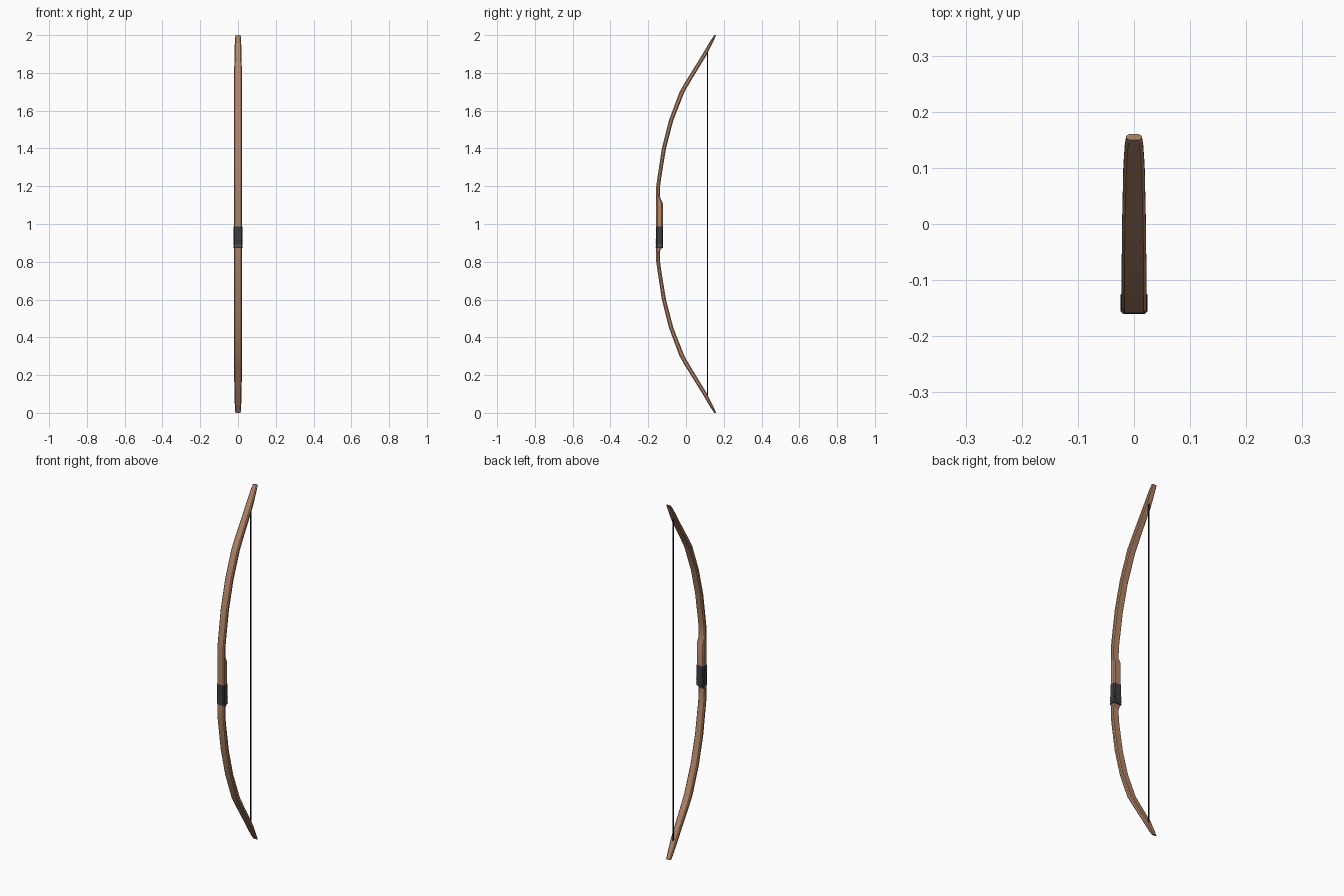
import bpy, bmesh, math

if "Cube" in bpy.data.objects:
    bpy.data.objects.remove(bpy.data.objects["Cube"])


def material(name, rgb):
    m = bpy.data.materials.new(name)
    m.diffuse_color = (*rgb, 1)
    m.use_nodes = True
    m.node_tree.nodes["Principled BSDF"].inputs["Base Color"].default_value = m.diffuse_color
    return m


wood = material("warm wood", (0.45, 0.24, 0.14))
leather = material("dark grip", (0.045, 0.047, 0.052))
black = material("black string", (0.008, 0.008, 0.009))


def section(z, front, back, w, grow=0.0):
    """Chamfered rectangle at height z between two y values."""
    f, b, w = front - grow, back + grow, w + grow
    c = min(0.006, (b - f) * 0.3)
    k = 0.005
    return [(-w + k, f, z), (w - k, f, z), (w, f + c, z), (w, b - c, z),
            (w - k, b, z), (-w + k, b, z), (-w, b - c, z), (-w, f + c, z)]


def loft(name, rings, mat):
    bm = bmesh.new()
    loops = [[bm.verts.new(p) for p in r] for r in rings]
    n = len(loops[0])
    for a, b in zip(loops, loops[1:]):
        for i in range(n):
            j = (i + 1) % n
            bm.faces.new((a[i], a[j], b[j], b[i]))
    bm.faces.new(loops[0][::-1])
    bm.faces.new(loops[-1])
    bmesh.ops.recalc_face_normals(bm, faces=bm.faces)
    me = bpy.data.meshes.new(name)
    bm.to_mesh(me)
    bm.free()
    me.materials.append(mat)
    ob = bpy.data.objects.new(name, me)
    bpy.context.collection.objects.link(ob)
    bpy.context.view_layer.objects.active = ob
    bpy.ops.object.select_all(action='DESELECT')
    ob.select_set(True)
    bpy.ops.object.shade_smooth_by_angle(angle=math.radians(30))
    return ob


# Limb stations: height above the middle, front y, back y, half width
limb = [(0.24, -0.152, -0.132, 0.022), (0.40, -0.128, -0.106, 0.022),
        (0.55, -0.090, -0.067, 0.022), (0.70, -0.034, -0.008, 0.0215),
        (0.75, -0.005, 0.021, 0.021), (0.90, 0.088, 0.112, 0.019),
        (0.97, 0.129, 0.146, 0.0165), (1.00, 0.150, 0.160, 0.014)]
# Thicker handle between the limbs, in absolute heights
handle = [(0.80, -0.1575, -0.137, 0.022), (0.855, -0.158, -0.139, 0.022),
          (0.882, -0.158, -0.123, 0.022), (1.11, -0.158, -0.123, 0.022),
          (1.145, -0.158, -0.139, 0.022), (1.20, -0.1575, -0.137, 0.022)]
lower = [(1 - h, f, b, w) for h, f, b, w in reversed(limb)]
upper = [(1 + h, f, b, w) for h, f, b, w in limb]
loft("bow_body", [section(*s) for s in lower + handle + upper], wood)

# Grip wrap
loft("grip_wrap", [section(z, -0.158, -0.123, 0.022, 0.0015)
                   for z in (0.885, 0.987)], leather)

# Cord turns at the lower end of the grip
for i in range(4):
    z = 0.874 + i * 0.012
    loft(f"grip_cord_{i + 1}",
         [section(z + dz, -0.158, -0.123, 0.022, g)
          for dz, g in ((0, 0.001), (0.003, 0.0025), (0.006, 0.0025), (0.009, 0.001))],
         leather)

# Bowstring
r = 0.0032
loft("bowstring", [[(r * math.cos(i * math.pi / 4), 0.114 + r * math.sin(i * math.pi / 4), z)
                    for i in range(8)] for z in (0.078, 1.922)], black)
